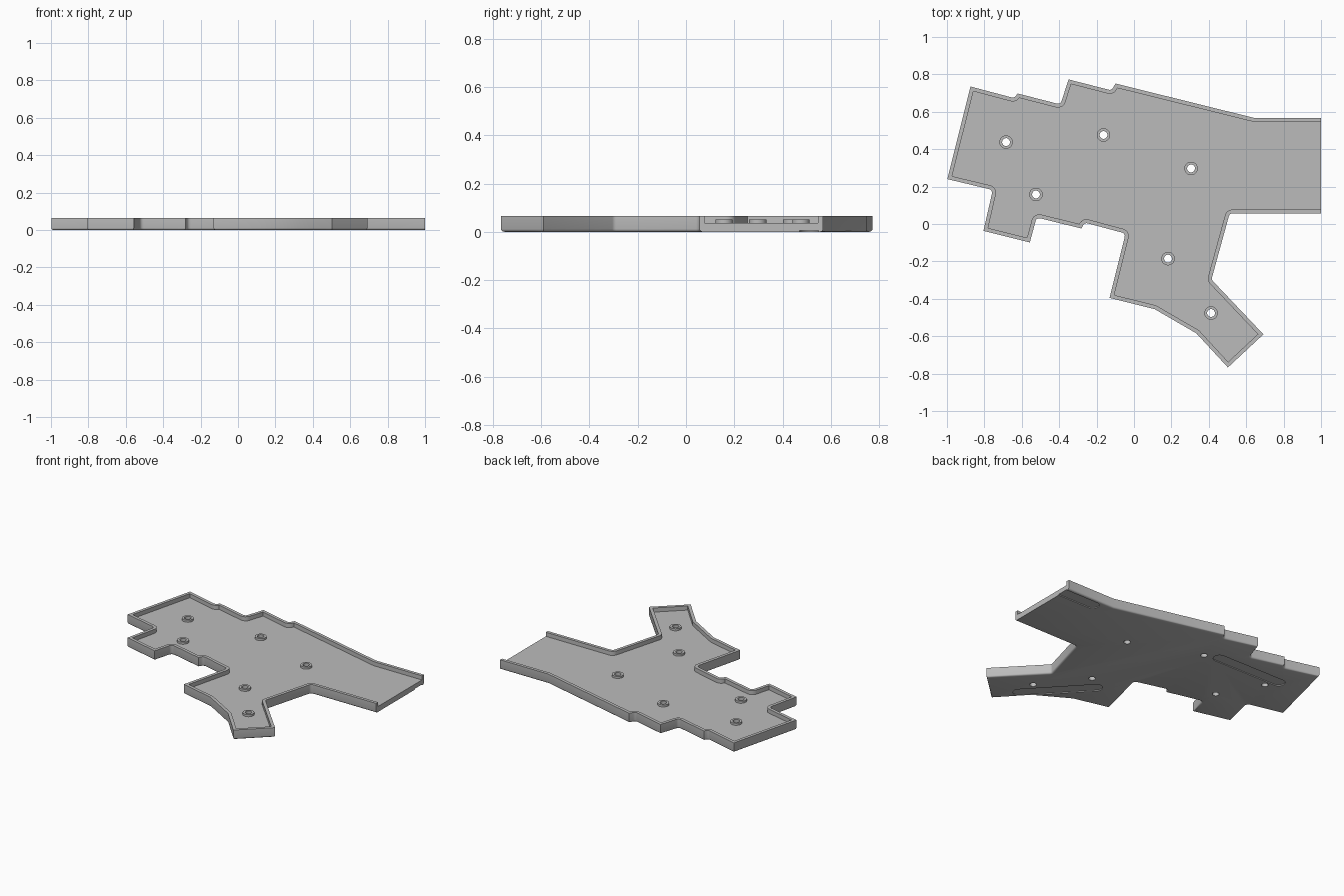
import bpy, bmesh, math
from mathutils import Vector

if "Cube" in bpy.data.objects:
    bpy.data.objects.remove(bpy.data.objects["Cube"], do_unlink=True)

HEIGHT, FLOOR, POST_TOP = 0.065, 0.037, 0.051
WALL, EDGE_ROUND, CORNER_ROUND = 0.021, 0.012, 0.02

grey = bpy.data.materials.new("plain grey")
grey.use_nodes = True
grey.diffuse_color = (0.5, 0.5, 0.5, 1)
grey.node_tree.nodes["Principled BSDF"].inputs["Base Color"].default_value = (0.5, 0.5, 0.5, 1)

# Tray outline, clockwise from the back right corner
OUTLINE = [(-.874, .735), (-.64, .673), (-.623, .698), (-.393, .639), (-.35, .773),
           (-.12, .714), (-.099, .751), (.639, .568), (1, .568), (1, .056),
           (.511, .056), (.414, -.297), (.692, -.59), (.502, -.767), (.334, -.585),
           (.11, -.455), (-.131, -.395), (-.045, -.051), (-.265, .008), (-.281, -.024),
           (-.521, .035), (-.557, -.099), (-.805, -.037), (-.755, .182), (-.998, .24)]
POSTS = [(-.684, .438), (-.163, .476), (.305, .297), (-.524, .158), (.182, -.185), (.412, -.476)]


def cross(a, b):
    return a.x * b.y - a.y * b.x


def round_inner_corners(points, radius, steps=4):
    """Replace each concave corner of a counter-clockwise outline by an arc."""
    result = []
    for i, p in enumerate(points):
        a = (p - points[i - 1]).normalized()
        b = (points[(i + 1) % len(points)] - p).normalized()
        turn = math.atan2(cross(a, b), a.dot(b))
        if turn > -0.9:
            result.append(p)
            continue
        start = p - a * radius * math.tan(-turn / 2)
        centre = start + Vector((a.y, -a.x)) * radius
        for k in range(steps + 1):
            t = turn * k / steps
            v = start - centre
            result.append(centre + Vector((v.x * math.cos(t) - v.y * math.sin(t),
                                           v.x * math.sin(t) + v.y * math.cos(t))))
    return result


def inset(points, distance, end_distance):
    """Mitred inset; the straight end at x = 1 has its own distance."""
    edges = []
    for i, p in enumerate(points):
        q = points[(i + 1) % len(points)]
        d = (q - p).normalized()
        at_end = p.x > 0.999 and q.x > 0.999
        edges.append((p + Vector((-d.y, d.x)) * (end_distance if at_end else distance), d))
    result = []
    for i in range(len(points)):
        (p, a), (q, b) = edges[i - 1], edges[i]
        result.append(p + a * (cross(q - p, b) / cross(a, b)))
    return result


def loft(name, rings):
    """Solid through a list of (points, z) rings, capped at both ends."""
    bm = bmesh.new()
    loops = [[bm.verts.new((p.x, p.y, z)) for p in pts] for pts, z in rings]
    n = len(loops[0])
    for low, high in zip(loops, loops[1:]):
        for i in range(n):
            j = (i + 1) % n
            bm.faces.new((low[i], low[j], high[j], high[i]))
    bm.faces.new(loops[0][::-1])
    bm.faces.new(loops[-1])
    mesh = bpy.data.meshes.new(name)
    bm.to_mesh(mesh)
    bm.free()
    mesh.materials.append(grey)
    obj = bpy.data.objects.new(name, mesh)
    bpy.context.collection.objects.link(obj)
    return obj


def slot_points(start, end, radius, steps=12):
    """Capsule outline from start to end; a circle when they coincide."""
    s, e = Vector(start), Vector(end)
    heading = math.atan2(e.y - s.y, e.x - s.x)
    points = []
    for centre, base in ((e, heading - math.pi / 2), (s, heading + math.pi / 2)):
        for k in range(steps):
            t = base + math.pi * (k + 0.5) / steps
            points.append(centre + Vector((math.cos(t), math.sin(t))) * radius)
    return points


def prism(name, points, low, high):
    return loft(name, [(points, low), (points, high)])


def combine(target, tool, operation):
    tool.hide_render = True
    mod = target.modifiers.new("cut", 'BOOLEAN')
    mod.operation, mod.solver, mod.object = operation, 'EXACT', tool
    bpy.context.view_layer.objects.active = target
    bpy.ops.object.modifier_apply(modifier=mod.name)
    bpy.data.objects.remove(tool, do_unlink=True)


# Tray body with a rounded lower edge
outline = round_inner_corners([Vector(p) for p in reversed(OUTLINE)], CORNER_ROUND)
rings = []
for k in range(4):
    t = math.pi / 2 * k / 3
    rings.append((inset(outline, EDGE_ROUND * (1 - math.sin(t)), 0), EDGE_ROUND * (1 - math.cos(t))))
rings.append((outline, HEIGHT))
tray = loft("tray", rings)

# Pocket that leaves the rim and opens through the left end
combine(tray, prism("pocket", inset(outline, WALL, -0.05), FLOOR, 0.1), 'DIFFERENCE')

# Shallow slots under the tray for grip strips
for start, end in (((.76, .51), (1.1, .51)), ((-.73, .515), (-.26, .51)), ((.415, -.605), (.09, -.255))):
    combine(tray, prism("slot", slot_points(start, end, 0.04), -0.05, 0.006), 'DIFFERENCE')

# Screw holes through the floor and raised ring posts
for i, p in enumerate(POSTS):
    combine(tray, prism("hole", slot_points(p, p, 0.021), -0.05, 0.1), 'DIFFERENCE')
    post = prism("screw_post_%d" % (i + 1), slot_points(p, p, 0.036), FLOOR - 0.005, POST_TOP)
    combine(post, prism("hole", slot_points(p, p, 0.021), -0.05, 0.1), 'DIFFERENCE')

for obj in bpy.context.collection.objects:
    if obj.type == 'MESH' and (obj.name == "tray" or obj.name.startswith("screw_post")):
        bpy.ops.object.select_all(action='DESELECT')
        obj.select_set(True)
        bpy.context.view_layer.objects.active = obj
        bpy.ops.object.shade_smooth_by_angle(angle=math.radians(32))
